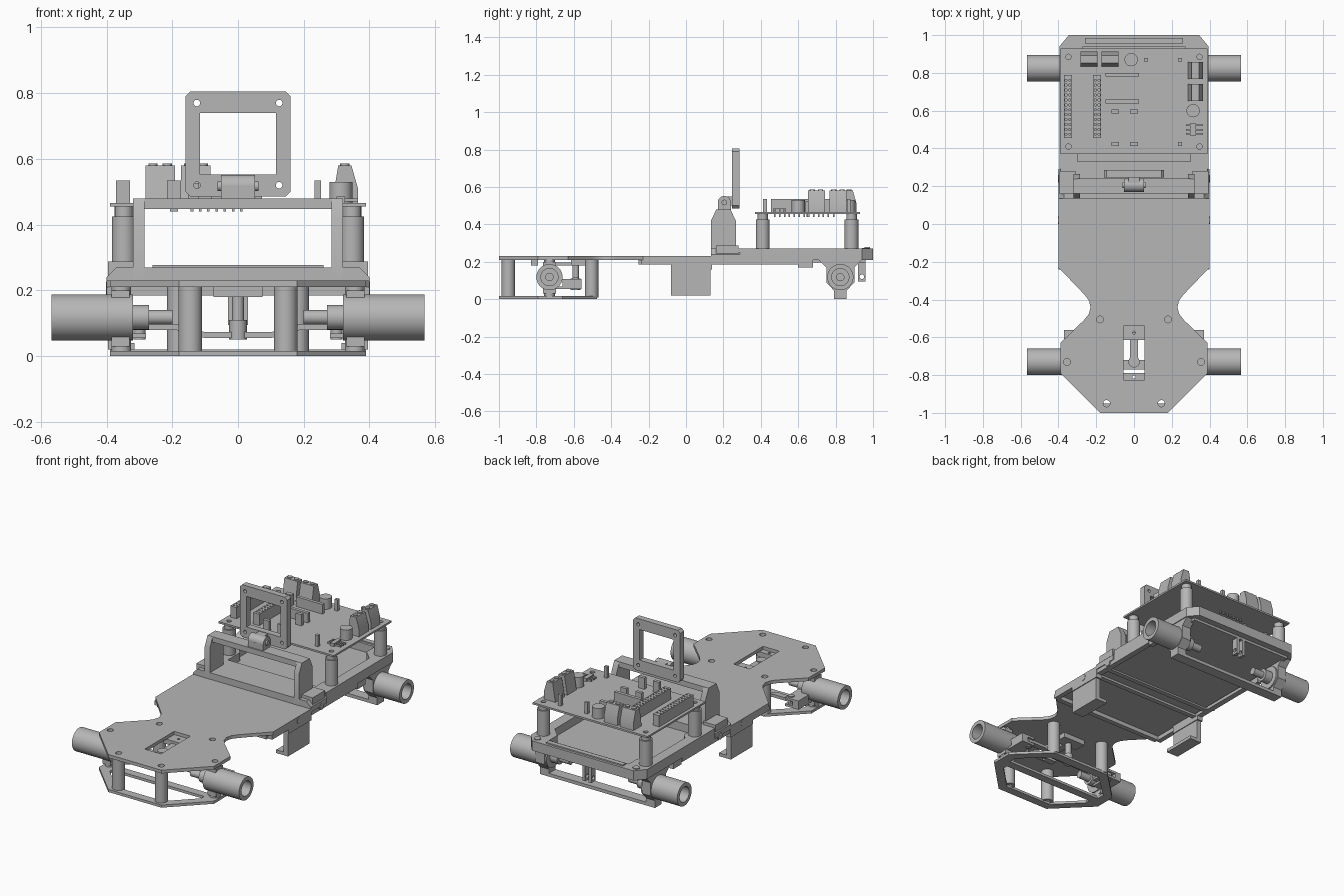
import bpy, bmesh, math
from mathutils import Matrix

cube = bpy.data.objects.get("Cube")
if cube:
    bpy.data.objects.remove(cube)

grey = bpy.data.materials.new("plain grey")
grey.use_nodes = True
grey.diffuse_color = (.47, .47, .47, 1)
grey.node_tree.nodes["Principled BSDF"].inputs["Base Color"].default_value = grey.diffuse_color

# Shared levels and positions
HALF_WIDTH, DECK_LOW, DECK_TOP = .4, .21, .23
RIM_TOP, BOARD_LOW, BOARD_TOP, SOCKET_TOP = .27, .455, .466, .535
FRONT_AXLE, REAR_AXLE, HUB_Z, HUB_RADIUS, HUB_END = -.73, .825, .118, .07, .567
TIE_Y, STANDOFF_X, STANDOFF_YS = -.59, .347, (.41, .885)
BOTH, ONE = (-1, 1), (1,)
made = []
AXES = {"z": Matrix.Identity(3),
        "x": Matrix(((0, 0, 1), (1, 0, 0), (0, 1, 0))),
        "y": Matrix(((1, 0, 0), (0, 0, -1), (0, 1, 0)))}


def plate(name, loops, span, axis="z"):
    """Fill an outline (first loop) with holes (other loops), thick over the span."""
    lo, hi = sorted(span)
    curve = bpy.data.curves.new(name, "CURVE")
    curve.dimensions, curve.fill_mode, curve.extrude = "2D", "BOTH", (hi - lo) / 2
    for loop in loops:
        spline = curve.splines.new("POLY")
        spline.points.add(len(loop) - 1)
        for point, (u, v) in zip(spline.points, loop):
            point.co = (u, v, 0, 1)
        spline.use_cyclic_u = True
    outline = bpy.data.objects.new(name, curve)
    bpy.context.collection.objects.link(outline)
    graph = bpy.context.evaluated_depsgraph_get()
    mesh = bpy.data.meshes.new_from_object(outline.evaluated_get(graph))
    bpy.data.objects.remove(outline)
    middle = (lo + hi) / 2 * (-1 if axis == "y" else 1)
    bm = bmesh.new()
    bm.from_mesh(mesh)
    bmesh.ops.translate(bm, verts=bm.verts, vec=(0, 0, middle))
    bmesh.ops.transform(bm, verts=bm.verts, matrix=AXES[axis].to_4x4())
    bmesh.ops.remove_doubles(bm, verts=bm.verts, dist=.00001)
    bmesh.ops.recalc_face_normals(bm, faces=bm.faces)
    bm.to_mesh(mesh)
    bm.free()
    mesh.materials.clear()
    mesh.materials.append(grey)
    part = bpy.data.objects.new(name, mesh)
    bpy.context.collection.objects.link(part)
    made.append(part)


def around(centre, half):
    return centre - half, centre + half


def rect(u, v):
    return [(u[0], v[0]), (u[1], v[0]), (u[1], v[1]), (u[0], v[1])]


def circle(u, v, radius, count=24):
    turns = [math.tau * i / count for i in range(count)]
    return [(u + radius * math.cos(t), v + radius * math.sin(t)) for t in turns]


def mirrored(half):
    return half + [(-u, v) for u, v in reversed(half)]


def box(name, x, y, z, sides=ONE):
    for side in sides:
        plate(name, [rect([side * value for value in x], y)], z)


def post(name, x, y, radius, z, sides=ONE):
    for side in sides:
        plate(name, [circle(side * x, y, radius)], z)


def cross(name, loops, x, sides=BOTH):
    """Extrude a side profile (y, z) along x on the chosen sides."""
    for side in sides:
        plate(name, loops, [side * value for value in x], "x")


# Front deck: angular nose, rounded waist, broad rear
nose = [(.18, -1), (.39, -.79), (.39, -.63)]
waist = [(.5 - .27 * math.cos(a), -.44 + .14 * math.sin(a)) for a in (-.5, -.25, 0, .25, .5)]
deck = mirrored(nose + waist + [(HALF_WIDTH, -.23), (HALF_WIDTH, .14)])
slot = rect(around(0, .055), (-.825, -.54))
screw_spots = [(.145, -.95), (.18, -.505), (.355, FRONT_AXLE)]
screws = [circle(side * x, y, .018) for side in BOTH for x, y in screw_spots]
plate("front_deck", [deck, slot] + screws, (DECK_LOW, DECK_TOP))

# Lower front guard: ring with a cross bar, held by hollow posts
guard = mirrored(nose[:2] + [(.39, -.66), (.2, -.475)])
front_slot = mirrored([(.16, -.95), (.31, -.8), (.31, -.77)])
back_slot = mirrored([(.33, -.72), (.33, -.67), (.18, -.53)])
plate("lower_guard", [guard, front_slot, back_slot], (0, .016))
for x, y in screw_spots[:2]:
    for side in BOTH:
        plate("guard_post", [circle(side * x, y, .036), circle(side * x, y, .018)], (.01, DECK_LOW))

# Wheel hubs: hollow tube, closed inner end, axle
for y in (FRONT_AXLE, REAR_AXLE):
    cross("hub_tube", [circle(y, HUB_Z, HUB_RADIUS, 40), circle(y, HUB_Z, .046, 40)], (HALF_WIDTH, HUB_END))
    cross("hub_inner", [circle(y, HUB_Z, HUB_RADIUS, 40)], (.32, HALF_WIDTH))
    cross("hub_axle", [circle(y, HUB_Z, .022)], (.2, .44))
    cross("hub_bearing", [circle(y, HUB_Z, .038)], (.27, .33))

# Steering knuckles, arms, tie rod and servo linkage
box("knuckle", (.33, .385), around(FRONT_AXLE, .035), (.03, .2), BOTH)
post("kingpin", .355, FRONT_AXLE, .03, (.01, DECK_LOW), BOTH)
for z in (.062, .102):
    box("steering_arm", (.28, .37), (-.7, -.56), around(z, .007), BOTH)
box("arm_web", (.33, .37), (-.66, -.56), (.06, .1), BOTH)
post("arm_pin", .3, TIE_Y, .018, (.05, .115), BOTH)
path = [(0, .055), (.1, .055), (.19, .08), (.31, .08)]
tie_rod = path + [(x, z + .018) for x, z in reversed(path)]
for side in BOTH:
    plate("tie_rod", [[(side * x, z) for x, z in tie_rod]], around(TIE_Y, .018), "y")
post("tie_pin", 0, TIE_Y, .027, (.05, .11))
post("servo_horn_hub", 0, FRONT_AXLE, .03, (.18, .2))
box("servo_horn", around(0, .02), (FRONT_AXLE, TIE_Y), (.18, .195))
post("servo_horn_tip", 0, TIE_Y, .018, (.1, .2))
for y, depth in ((-.81, .02), (-.575, .04)):
    plate("servo_mount", [rect(around(0, .075), around(y, depth)), circle(0, y, .008)], (.18, DECK_LOW))

# Rails under the deck and hanging side clips
box("side_rail", (.37, HALF_WIDTH), (-.24, -.08), (.185, DECK_LOW), BOTH)
box("clip_rail", (.36, HALF_WIDTH), (-.08, .14), (.16, DECK_LOW), BOTH)
box("side_clip", (.365, .395), (-.08, .13), (.02, .16), BOTH)
box("clip_foot", (.315, .37), (-.08, .13), (.02, .04), BOTH)
box("rear_rail", (.36, .395), (.14, .6), (.185, DECK_TOP), BOTH)
box("rail_catch", (.36, .39), (.6, .68), (.17, DECK_LOW), BOTH)
for y in (.02, .24):
    cross("side_screw", [circle(y, .207, .02)], (.39, .402))
for y in (-.24, .11, .21):
    box("cross_rail", around(0, .37), around(y, .015), (.185, DECK_LOW))

# Rear tray: rim, floor and standoffs
outer = mirrored([(.395, .29), (.395, .94), (.345, 1)])
inner = mirrored([(.3, .33), (.3, .45), (.33, .48), (.33, .8), (.27, .86), (.27, .94)])
plate("tray_rim", [outer, inner], (DECK_LOW, RIM_TOP))
box("tray_floor", around(0, .35), (.13, .96), (.195, .22))
box("tray_back_lip", around(0, .26), (.955, .985), (RIM_TOP, .278))
for y in STANDOFF_YS:
    post("standoff", STANDOFF_X, y, .037, (RIM_TOP, .425), BOTH)
    post("standoff_neck", STANDOFF_X, y, .028, (.42, BOARD_LOW), BOTH)
post("corner_screw", .335, .96, .02, (RIM_TOP, .275), BOTH)

# Rear axle brackets, cross beam and centre lugs
half_bracket = [(.033, 0), (.033, .045), (.075, .09), (.075, .17), (.115, DECK_LOW)]
bracket = [(REAR_AXLE + u, z) for u, z in mirrored(half_bracket)]
cross("axle_bracket", [bracket], (.33, .39))
cross("centre_lug", [rect((.92, .96), (.095, DECK_LOW)), circle(.94, .12, .012)], (.012, .03))
box("axle_beam", around(0, .39), around(REAR_AXLE, .033), (0, .02))

# Arch over the joint
sill = mirrored([(HALF_WIDTH, DECK_LOW), (HALF_WIDTH, .24), (.37, RIM_TOP)])
plate("arch_sill", [sill], (.135, .29), "y")
leg = [(.2 + u, z) for u, z in mirrored([(.066, .22), (.066, .42), (.038, .48)])]
cross("arch_leg", [leg], (.285, .32))
box("arch_foot", (.31, .395), (.16, .28), (.22, .288), BOTH)
box("foot_link", (.33, .39), (.27, .37), (DECK_LOW, RIM_TOP), BOTH)
box("arch_bar", around(0, .3), (.162, .24), (.447, .48))

# Tilting square frame on a hinge
frame_z = .645
corner = [(.145, -.16), (.16, -.145), (.16, .145), (.145, .16)]
frame = [(x, frame_z + v) for x, v in mirrored(corner)]
bolts = [circle(a * .125, frame_z + b * .125, .01) for a in BOTH for b in BOTH]
plate("square_frame", [frame, rect(around(0, .115), (.553, .74))] + bolts, (.247, .285), "y")
for name, radius, half in (("hinge_barrel", .035, .052), ("hinge_pin", .015, .062)):
    cross(name, [circle(.205, .517, radius)], around(0, half), ONE)
box("hinge_base", around(0, .052), (.17, .24), (.47, .515))
box("hinge_arm", around(0, .03), (.2, .26), (.5, .55))

# Circuit board
mounts = [circle(side * STANDOFF_X, y, .014) for side in BOTH for y in STANDOFF_YS]
plate("circuit_board", [rect(around(0, .39), (.37, .93))] + mounts, (BOARD_LOW, BOARD_TOP))


def terminal(x, y, axis):
    """Screw terminal: sloped block running along the axis, with two screws."""
    centre, along = (x, y) if axis == "y" else (y, x)
    profile = [(-.04, .46), (.04, .46), (.04, .51), (.02, .58), (-.02, .58), (-.03, .52)]
    plate("screw_terminal", [[(centre + u, z) for u, z in profile]], around(along, .045), axis)
    for step in around(0, .022):
        spot = (x, y + step) if axis == "y" else (x + step, y)
        post("terminal_screw", *spot, .014, (.57, .586))


for x in (-.237, -.128):
    terminal(x, .872, "x")
for y in (.697, .812):
    terminal(.325, y, "y")

# Capacitors, sockets, pins and jumpers
for x, y in ((-.015, .87), (.313, .6)):
    post("capacitor", x, y, .035, (BOARD_TOP, .53))
pin_rows = [.475 + i * .026 for i in range(12)]
for x in (-.35, -.195):
    body = rect(around(x, .021), (.455, .79))
    sockets = [rect(around(u, .005), around(y, .005)) for u in around(x, .01) for y in pin_rows]
    plate("socket_base", [body], (BOARD_TOP, .49))
    plate("socket_strip", [body] + sockets, (.49, SOCKET_TOP))
    for y in pin_rows:
        box("solder_pin", around(x, .012), around(y, .004), (.44, BOARD_LOW))
for y in (.648, .79):
    box("pin_strip", (-.152, .027), around(y, .01), (BOARD_TOP, .525))
    for i in range(7):
        box("strip_pin", around(i * .025 - .14, .004), around(y, .004), (.44, BOARD_LOW))
jumpers = {.01: [(.063, .87), (.243, .87), (.243, .423)],
           .02: [(x, y) for x in (-.1, 0) for y in (.423, .595)]}
for half, spots in jumpers.items():
    for x, y in spots:
        box("jumper", around(x, half), around(y, .01), (BOARD_TOP, SOCKET_TOP))
box("angle_header", (.3, .325), around(.5, .035), (BOARD_TOP, .485))
for y in (.478, .5, .522):
    box("angle_pin", (.275, .365), around(y, .004), (.47, .48))

# Smooth round parts while keeping edges sharp
bpy.ops.object.select_all(action="DESELECT")
for part in made:
    part.select_set(True)
bpy.context.view_layer.objects.active = made[0]
bpy.ops.object.shade_smooth_by_angle(angle=math.radians(30))
